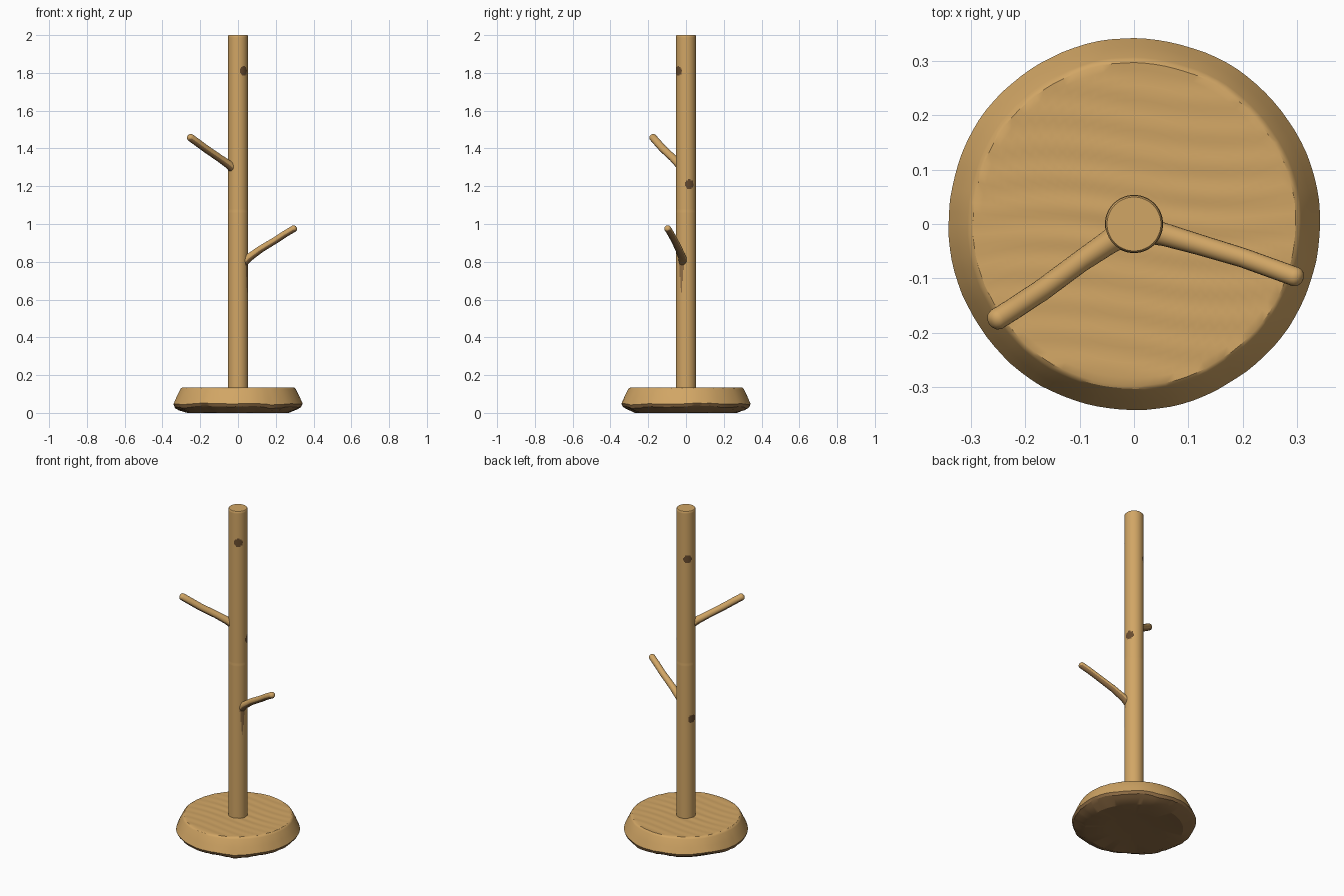
import bpy, bmesh, math, random
from mathutils import Vector

if "Cube" in bpy.data.objects:
    bpy.data.objects.remove(bpy.data.objects["Cube"])

random.seed(4)


def material(name, rgb):
    m = bpy.data.materials.new(name)
    m.diffuse_color = (*rgb, 1)
    m.use_nodes = True
    m.node_tree.nodes["Principled BSDF"].inputs["Base Color"].default_value = m.diffuse_color
    return m


WOOD = material("tan wood", (0.64, 0.38, 0.13))
KNOT = material("dark knot", (0.14, 0.072, 0.028))
BROWN = material("mid brown", (0.28, 0.155, 0.06))


def skin(name, rings, mats, rule=None, angle=40):
    """Join a list of equally long closed rings and cap both ends."""
    bm = bmesh.new()
    vs = [[bm.verts.new(p) for p in r] for r in rings]
    n = len(rings[0])
    for a, b in zip(vs, vs[1:]):
        for i in range(n):
            j = (i + 1) % n
            bm.faces.new((a[i], a[j], b[j], b[i]))
    bm.faces.new(vs[0][::-1])
    bm.faces.new(vs[-1])
    bmesh.ops.recalc_face_normals(bm, faces=bm.faces)
    bm.normal_update()
    if rule:
        for f in bm.faces:
            f.material_index = rule(f.calc_center_median(), f.normal)
    me = bpy.data.meshes.new(name)
    bm.to_mesh(me)
    bm.free()
    ob = bpy.data.objects.new(name, me)
    bpy.context.collection.objects.link(ob)
    for m in mats:
        me.materials.append(m)
    bpy.ops.object.select_all(action='DESELECT')
    ob.select_set(True)
    bpy.context.view_layer.objects.active = ob
    bpy.ops.object.shade_smooth_by_angle(angle=math.radians(angle))
    return ob


# Base: sloping disc with a rough lower rim, faint grain on top, brown underside
def base():
    n = 96
    wob = [0.005 * math.sin(3 * t + 1) + 0.004 * math.sin(8 * t)
           + random.uniform(-0.003, 0.003)
           for t in (2 * math.pi * i / n for i in range(n))]
    # radius, height, share of the rim roughness
    prof = [(0.02, 0.012, 0), (0.15, 0.012, 0), (0.27, 0.012, 0.2),
            (0.315, 0.020, 0.8), (0.335, 0.032, 0.9), (0.342, 0.048, 0.5),
            (0.326, 0.085, 0), (0.307, 0.124, 0), (0.303, 0.130, 0)]
    prof += [(0.297 - 0.0138 * k, 0.134, 0) for k in range(21)]
    rings = []
    for r, z, w in prof:
        ring = []
        for i in range(n):
            t = 2 * math.pi * i / n
            rr = r + 0.15 * wob[i] * (r > 0.2)
            x, y = rr * math.cos(t), rr * math.sin(t)
            grain = 0.0012 * math.sin(110 * y + 2 * math.sin(9 * x)) if z > 0.133 else 0
            ring.append((x, y, max(0, z + w * wob[i] + grain)))
        rings.append(ring)
    # a shallow foot so the disc touches the ground
    rings[2] = [(x, y, max(0, z - 0.012)) for x, y, z in rings[2]]
    skin("base", rings, [WOOD, BROWN], lambda p, nor: int(nor.z < -0.3), 30)


# Knots on the trunk: angle around the axis, height
R = 0.0535
KNOTS = [(-52, 1.81), (22, 1.21), (135, 1.71), (165, 0.735)]


def knot_distance(p):
    a = math.atan2(p[1], p[0])
    best = 9
    for deg, z in KNOTS:
        d = (a - math.radians(deg) + math.pi) % (2 * math.pi) - math.pi
        best = min(best, math.hypot(d * R, p[2] - z))
    return best


def trunk_colour(p, nor):
    if math.hypot(p.x, p.y) > 0.6 * R:
        if knot_distance(p) < 0.025:
            return 1
        # tapering streak below the lower branch
        d = math.atan2(p.y, p.x) - math.radians(-27)
        if 0.64 < p.z < 0.82 and abs(d) * R < 0.018 * (p.z - 0.62) / 0.2:
            return 2
    return 0


# Trunk: tall round post with a faint joint
def trunk():
    n = 64
    zs = [0.12 + 0.0075 * k for k in range(250)] + [1.996, 2.0]
    rings = []
    for z in zs:
        r = R - (0.001 if z > 1.07 else 0) - (0.003 if z > 1.997 else 0)
        rings.append([(r * math.cos(t), r * math.sin(t), z)
                      for t in (2 * math.pi * i / n for i in range(n))])
    skin("trunk", rings, [WOOD, KNOT, BROWN], trunk_colour)


# Branches: tapering tubes along a path, rounded tips, brown undersides
def branch(name, path):
    pts = [(Vector(p[:3]), p[3]) for p in path]
    d = (pts[-1][0] - pts[-2][0]).normalized()
    tip, r = pts[-1]
    pts += [(tip + d * r * 0.8 * math.sin(a), r * math.cos(a)) for a in (0.5, 0.95, 1.3)]
    rings = []
    for k, (p, r) in enumerate(pts):
        d = (pts[min(k + 1, len(pts) - 1)][0] - pts[max(k - 1, 0)][0]).normalized()
        u = d.cross(Vector((0, 0, 1))).normalized()
        v = u.cross(d)
        rings.append([p + (u * math.cos(t) + v * math.sin(t)) * r
                      for t in (2 * math.pi * i / 20 for i in range(20))])
    skin(name, rings, [WOOD, BROWN], lambda p, nor: int(nor.z < -0.25), 50)


base()
trunk()
branch("lower_branch", [(0.025, -0.012, 0.790, 0.024), (0.058, -0.020, 0.822, 0.021),
                        (0.12, -0.038, 0.867, 0.019), (0.20, -0.062, 0.915, 0.018),
                        (0.25, -0.080, 0.948, 0.018), (0.297, -0.097, 0.976, 0.018)])
branch("upper_branch", [(-0.02, -0.016, 1.290, 0.025), (-0.05, -0.036, 1.315, 0.022),
                        (-0.10, -0.070, 1.350, 0.020), (-0.17, -0.122, 1.398, 0.020),
                        (-0.22, -0.155, 1.435, 0.020), (-0.252, -0.175, 1.458, 0.020)])
